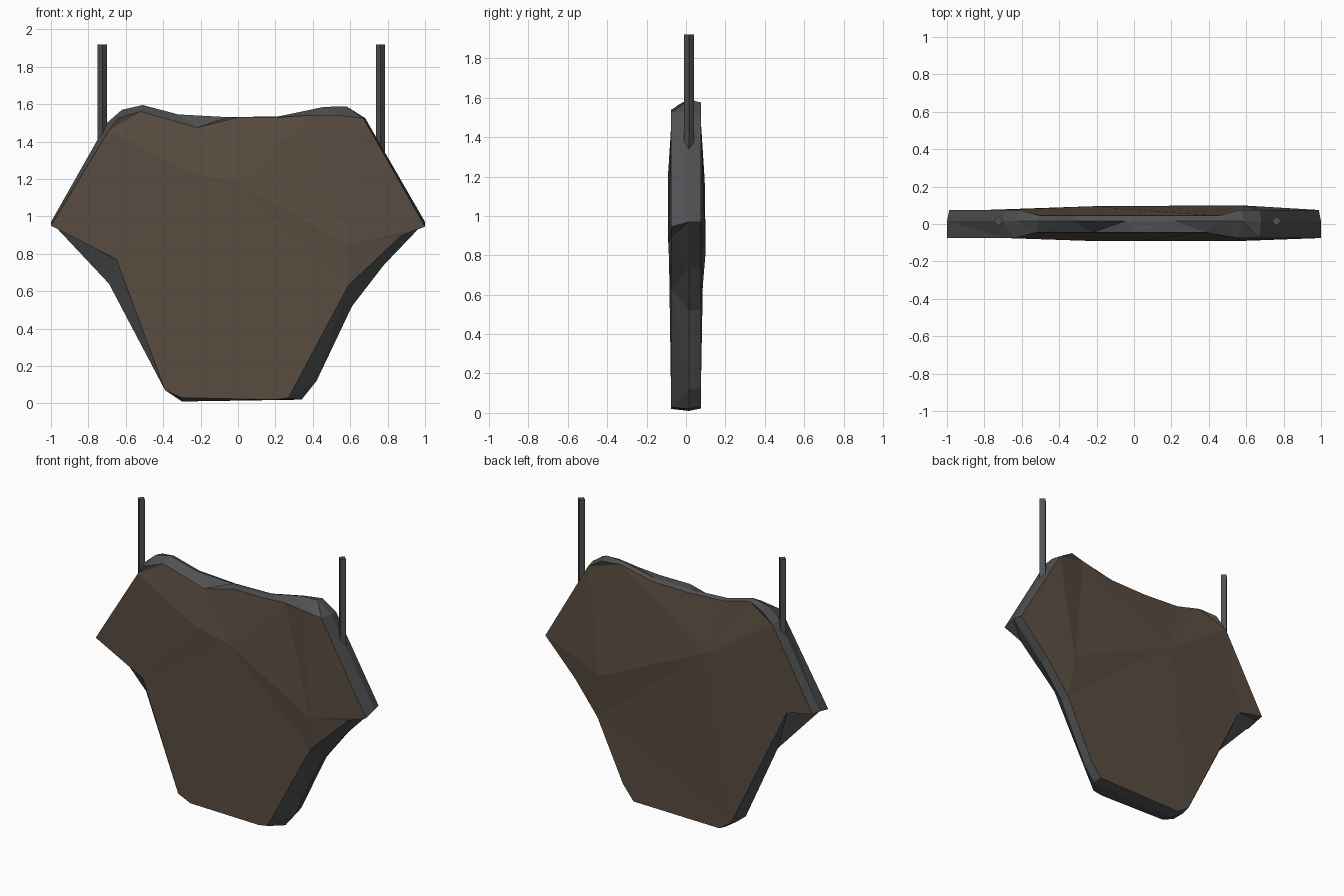
import bpy
import bmesh
from mathutils import Vector
from mathutils.geometry import delaunay_2d_cdt

if "Cube" in bpy.data.objects:
    bpy.data.objects.remove(bpy.data.objects["Cube"], do_unlink=True)


def make_material(name, colour):
    mat = bpy.data.materials.new(name)
    mat.use_nodes = True
    mat.diffuse_color = colour
    mat.node_tree.nodes["Principled BSDF"].inputs["Base Color"].default_value = colour
    return mat


wood = make_material("brown_wood", (0.1, 0.073, 0.052, 1))
edge_grey = make_material("dark_grey_edge", (0.08, 0.082, 0.084, 1))
WOOD, GREY = 0, 1

# Outline of the front face and the wider outline of the rim, as x and z
front_outline = [
    (-1, .95), (-.69, 1.46), (-.64, 1.525), (-.52, 1.56), (-.22, 1.475), (0, 1.53),
    (.22, 1.53), (.38, 1.54), (.55, 1.54), (.67, 1.525), (1, .945), (.87, .895),
    (.59, .63), (.27, .03), (.2, .02), (-.3, .03), (-.39, .07), (-.65, .77)]
rim_outline = [
    (-1, .97), (-.7, 1.5), (-.62, 1.57), (-.51, 1.595), (-.32, 1.545), (-.05, 1.53),
    (.22, 1.535), (.46, 1.585), (.58, 1.588), (.68, 1.525), (1, .97), (.78, .74),
    (.61, .52), (.42, .12), (.34, .02), (-.3, .01), (-.39, .07), (-.69, .64)]
count = len(front_outline)
tip, ear = 10, 11

# The back outline follows the rim, drawn slightly inwards, with a chipped corner
back_outline = [(x * .988, .85 + (z - .85) * .985) for x, z in rim_outline]
back_outline[-1] = (-.8, .93)

# Raised points on each face, as x, z and y
front_points = [(.59, .845, -.09), (0, 1.18, -.092), (-.25, 1.23, -.09)]
back_points = [(.57, .82, .1), (-.22, 1.18, .095), (.1, 1.37, .068)]


def edge_depth(x, z):
    """The slab is thinner along the middle of its top edge."""
    return .045 if z > 1.45 and abs(x) < .53 else .075


def add_face(bm, ring, points, extra_edges=()):
    """Fill a ring with facets that pass through the raised points."""
    verts = ring + [bm.verts.new((x, y, z)) for x, z, y in points]
    flat = [Vector((v.co.x, v.co.z)) for v in verts]
    edges = [(i, (i + 1) % count) for i in range(count)] + list(extra_edges)
    result = delaunay_2d_cdt(flat, edges, [], 1, 1e-5)
    for tri in result[2]:
        ids = [result[3][i][0] for i in tri]
        face = bm.faces.new([verts[i] for i in ids])
        # The narrow split by the tip shows the darker edge colour
        face.material_index = GREY if extra_edges and set(ids) == {tip, ear, count} else WOOD


# Rough-cut slab
bm = bmesh.new()
front = [bm.verts.new((x, -edge_depth(x, z), z)) for x, z in front_outline]
rim = [bm.verts.new((x, .015, z)) for x, z in rim_outline]
back = [bm.verts.new((x, edge_depth(x, z), z)) for x, z in back_outline]
for a, b in ((front, rim), (rim, back)):
    for i in range(count):
        j = (i + 1) % count
        bm.faces.new((a[i], a[j], b[j], b[i])).material_index = GREY
add_face(bm, front, front_points, [(tip, count), (ear, count)])
add_face(bm, back, back_points)
bmesh.ops.triangulate(bm, faces=[f for f in bm.faces if len(f.verts) > 3])
bmesh.ops.recalc_face_normals(bm, faces=bm.faces[:])
mesh = bpy.data.meshes.new("sign_board")
bm.to_mesh(mesh)
bm.free()
mesh.materials.append(wood)
mesh.materials.append(edge_grey)
board = bpy.data.objects.new("sign_board", mesh)
bpy.context.collection.objects.link(board)

# Square hanging rods, set cornerwise
bottom, top = 1.3, 1.92
for name, x in (("right_hanging_rod", -.725), ("left_hanging_rod", .762)):
    bpy.ops.mesh.primitive_cylinder_add(
        vertices=4, radius=.025, depth=top - bottom, location=(x, .015, (top + bottom) / 2))
    rod = bpy.context.object
    rod.name = name
    rod.data.materials.append(edge_grey)
